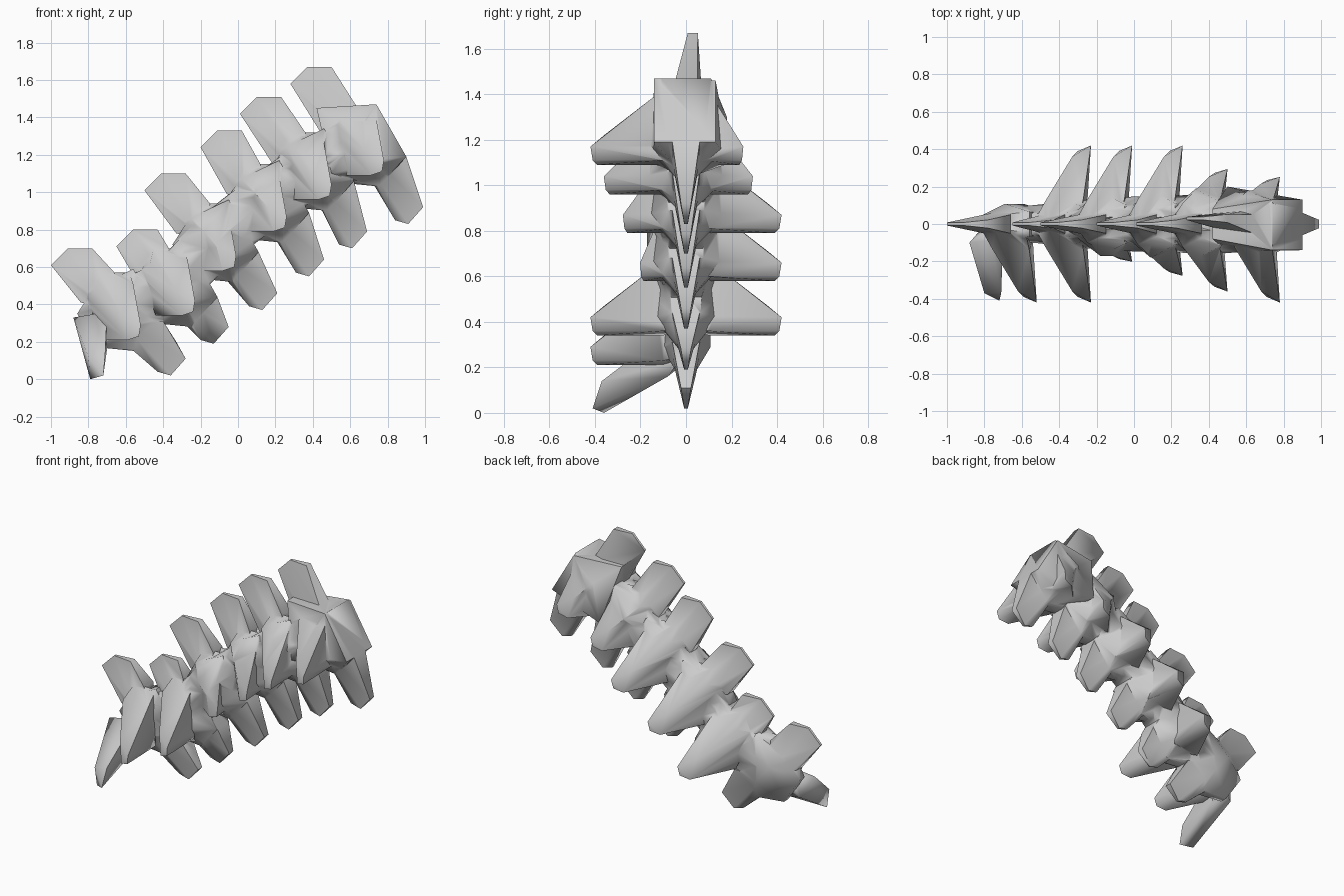
import bpy, bmesh, math

if "Cube" in bpy.data.objects:
    bpy.data.objects.remove(bpy.data.objects["Cube"])


def hull(name, pts):
    """Low-poly solid wrapped around a few points."""
    bm = bmesh.new()
    for p in pts:
        bm.verts.new(p)
    res = bmesh.ops.convex_hull(bm, input=bm.verts)
    loose = {g for g in res["geom_interior"] + res["geom_unused"]
             if isinstance(g, bmesh.types.BMVert)}
    bmesh.ops.delete(bm, geom=list(loose), context='VERTS')
    bmesh.ops.recalc_face_normals(bm, faces=bm.faces)
    me = bpy.data.meshes.new(name)
    bm.to_mesh(me)
    bm.free()
    ob = bpy.data.objects.new(name, me)
    bpy.context.collection.objects.link(ob)
    return ob


def blade(name, c, tip, root, shift, lean):
    """Thin spine: sharp outline at the tip, thicker at the root (x, z offsets)."""
    pts = []
    for i, (x, z) in enumerate(tip):
        t = 0.008 if i < 2 else 0.022
        for s in (-1, 1):
            pts.append((c[0] + x + shift[0], lean + s * t, c[1] + z + shift[1]))
    for x, z, t in root:
        pts += [(c[0] + x, s * t, c[1] + z) for s in (-1, 1)]
    hull(name, pts)


# Outlines shared by every vertebra, measured from its centre
UP_TIP = [(-.37, .27), (-.28, .36), (-.15, .36), (-.12, .29)]
UP_ROOT = [(-.2, .04, .03), (-.02, .2, .05), (-.02, 0, .08)]
LOW_TIP = [(.17, -.38), (.24, -.40), (.32, -.31), (.27, -.22)]
LOW_ROOT = [(.06, -.2, .03), (.24, -.06, .06), (0, -.05, .08)]
BODY = [(.08, .22, .55), (.24, -.06, .4), (.1, -.22, .2), (-.1, -.2, .2),
        (-.22, -.02, .2), (-.13, .12, .35), (-.05, .05, .9), (.05, -.08, .9)]
# the wings sweep down and out from the foot of the upper spine
WING_TIP = [(.05, .39, -.16), (.12, .42, -.08), (.11, .41, -.14), (.02, .36, -.03)]
WING_ROOT = [(-.12, .13, .12), (.08, .14, .14), (.1, .1, -.14), (-.09, .1, -.16),
             (-.17, .04, .08), (-.1, .03, .2), (.06, .04, .2)]

# centre, half width, upper shift, lower shift, wing reach (-y, +y)
SEGMENTS = [
    ((-.64, .37), .12, (.01, -.03), (.04, .05), 1.0, .3),
    ((-.35, .50), .16, (.07, -.06), (-.02, .09), 1.0, 1.0),
    ((-.13, .74), .19, (.0, .0), (.02, .03), .48, 1.0),
    ((.14, .95), .20, (.03, .02), (.0, .0), .66, 1.0),
    ((.38, 1.12), .21, (.0, .03), (-.01, -.02), .86, .70),
    ((.66, 1.25), .20, (-.01, .06), (.01, -.02), 1.0, .60),
]

for n, (c, w, up, low, near, far) in enumerate(SEGMENTS, 1):
    # vertebra body
    hull(f"vertebra_body_{n}",
         [(c[0] + x, s * w * k, c[1] + z) for x, z, k in BODY for s in (-1, 1)])
    # upper and lower spines
    blade(f"upper_spine_{n}", c, UP_TIP, UP_ROOT, up, .03 if n == 6 else 0)
    blade(f"lower_spine_{n}", c, LOW_TIP, LOW_ROOT, low, 0)
    # side wings
    for side, reach, s in (("near", near, -1), ("far", far, 1)):
        if reach < .4:
            continue
        k = min(1, .55 + .45 * reach)
        pts = [(c[0] + x, s * y * reach, c[1] + z) for x, y, z in WING_TIP]
        pts += [(c[0] + x, s * y * k, c[1] + z) for x, y, z in WING_ROOT]
        pts += [(c[0], -s * .01, c[1] + .1), (c[0], -s * .01, c[1] - .12)]
        hull(f"{side}_wing_{n}", pts)

# end prong at the low end
hull("end_prong", [(-.79, -.36, 0), (-.72, -.41, .02), (-.71, -.37, .14),
                   (-.8, -.37, .12), (-.88, -.1, .33), (-.7, -.08, .16),
                   (-.82, -.03, .2), (-.7, -.08, .36), (-.7, .02, .3)])

# flat plate at the high end
hull("end_plate", [(.74, -.14, 1.47), (.74, .13, 1.46), (.9, -.14, 1.19),
                   (.9, .13, 1.19), (.42, -.08, 1.45), (.42, .08, 1.45),
                   (.5, -.15, 1.1), (.5, .2, 1.1), (.75, 0, 1.03)])

# core joining the vertebrae
for n, (a, b) in enumerate(zip(SEGMENTS, SEGMENTS[1:]), 1):
    pts = []
    for (cx, cz), w in ((a[0], a[1]), (b[0], b[1])):
        for i in range(6):
            t = i * math.pi / 3 + .01
            r = .17 * math.sin(t)
            pts.append((cx - .55 * r, w * .75 * math.cos(t), cz + .83 * r))
    hull(f"core_link_{n}", pts)

# weld all parts into one outer skin
parts = list(bpy.context.collection.objects)
spine = parts[0]
spine.name = "spine_column"
for ob in parts[1:]:
    mod = spine.modifiers.new("weld", 'BOOLEAN')
    mod.operation, mod.solver, mod.object = 'UNION', 'EXACT', ob
bpy.context.view_layer.update()
skin = bpy.data.meshes.new_from_object(
    spine.evaluated_get(bpy.context.evaluated_depsgraph_get()))
spine.modifiers.clear()
spine.data = skin
for ob in parts[1:]:
    bpy.data.objects.remove(ob)

# smooth shading with crisp edges
spine.select_set(True)
bpy.context.view_layer.objects.active = spine
bpy.ops.object.shade_smooth_by_angle(angle=math.radians(70))
